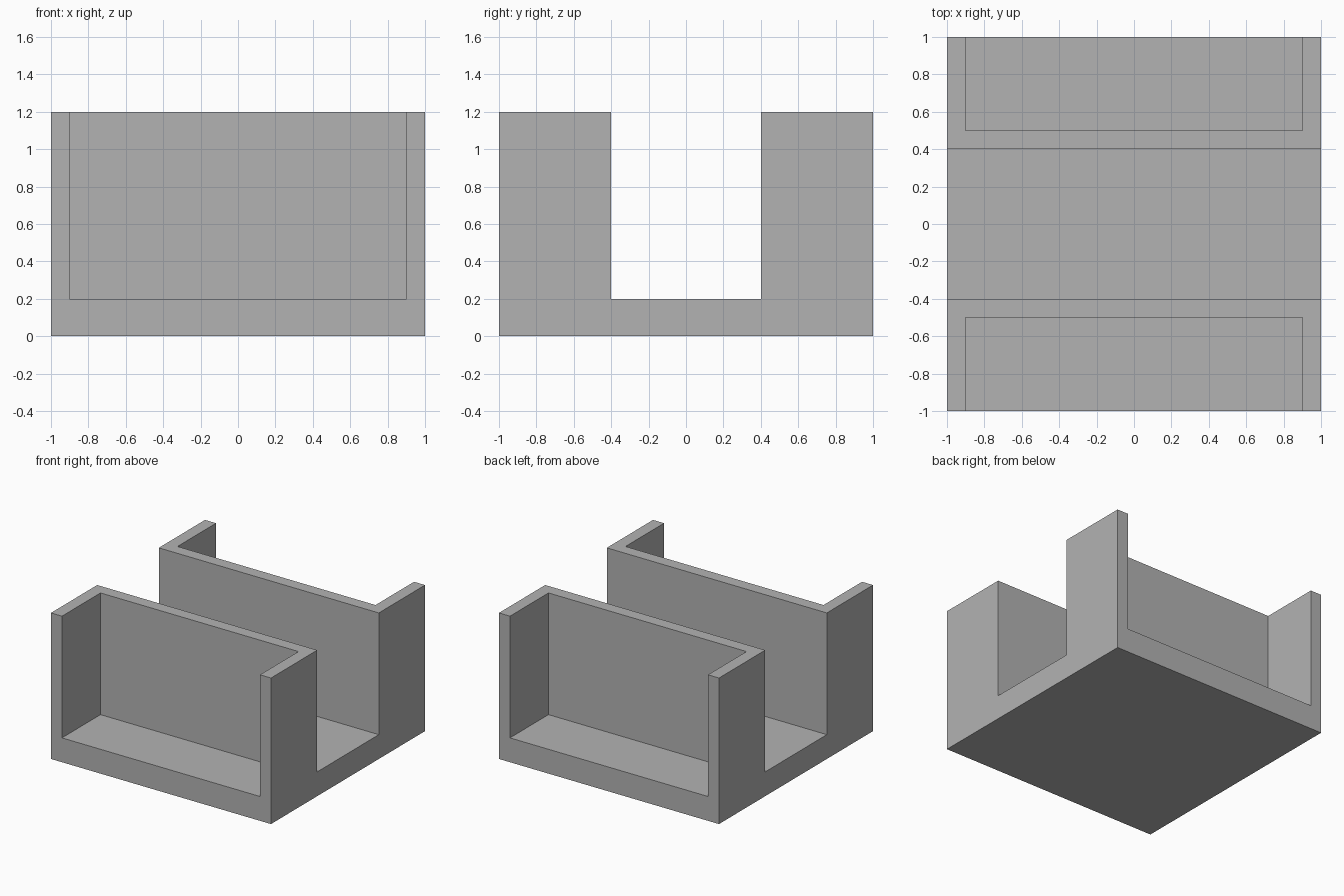
import bpy

cube = bpy.data.objects.get("Cube")
if cube:
    bpy.data.objects.remove(cube, do_unlink=True)

# Plain grey material
grey = bpy.data.materials.new("plain_grey")
grey.use_nodes = True
colour = (0.45, 0.45, 0.45, 1)
grey.diffuse_color = colour
grey.node_tree.nodes["Principled BSDF"].inputs["Base Color"].default_value = colour


def box(name, low, high):
    """Axis-aligned box between two corners."""
    centre = [(a + b) / 2 for a, b in zip(low, high)]
    bpy.ops.mesh.primitive_cube_add(size=1, location=centre)
    obj = bpy.context.object
    obj.name = name
    obj.scale = [b - a for a, b in zip(low, high)]
    bpy.ops.object.transform_apply(location=True, rotation=False, scale=True)
    return obj


def carve(target, cutter):
    """Subtract the cutter from the target, then discard it."""
    cutter.hide_render = True
    mod = target.modifiers.new("carve", "BOOLEAN")
    mod.operation = "DIFFERENCE"
    mod.solver = "EXACT"
    mod.object = cutter
    bpy.context.view_layer.objects.active = target
    bpy.ops.object.modifier_apply(modifier=mod.name)
    bpy.data.objects.remove(cutter, do_unlink=True)


FLOOR, TOP, OVER = 0.2, 1.2, 1.5

# Solid block that becomes the base slab with two walls and end flanges
body = box("walled_base", (-1, -1, 0), (1, 1, TOP))
body.data.materials.append(grey)

# Open channel running across the middle
carve(body, box("channel_cutter", (-OVER, -0.4, FLOOR), (OVER, 0.4, OVER)))

# Open pockets in the front and back, leaving thin walls
for name, y1, y2 in (("front_pocket", -OVER, -0.5), ("back_pocket", 0.5, OVER)):
    carve(body, box(name, (-0.9, y1, FLOOR), (0.9, y2, OVER)))
